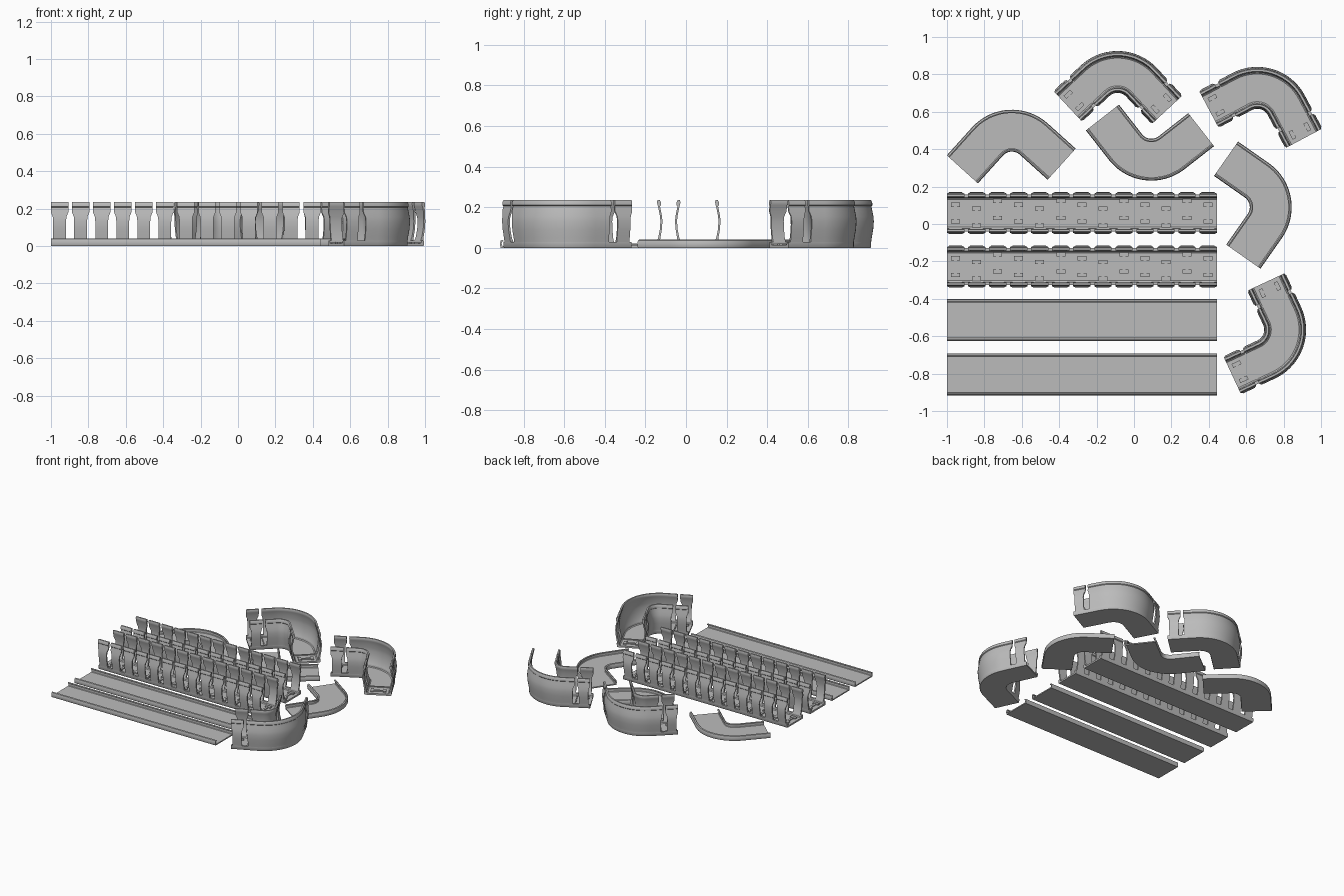
import bpy, bmesh, math

if "Cube" in bpy.data.objects:
    bpy.data.objects.remove(bpy.data.objects["Cube"])

grey = bpy.data.materials.new("plastic_grey")
grey.diffuse_color = (0.5, 0.5, 0.5, 1)
grey.use_nodes = True
grey.node_tree.nodes["Principled BSDF"].inputs["Base Color"].default_value = grey.diffuse_color

LENGTH = 1.443          # straight run
PITCH, TOP_GAP = 0.1125, 0.02
RADIUS, LEG = 0.176, 0.2
BEND = 2 * LEG + RADIUS * math.pi / 2


def straight_path(yc):
    return lambda s: ((-1 + s, yc), (0, 1))


def bend_path(cx, cy, apex_deg):
    """Leg, quarter arc, leg; returns centreline point and outward normal."""
    def path(s):
        arc = min(max(s - LEG, 0), BEND - 2 * LEG)
        a = math.radians(apex_deg + 45) - arc / RADIUS
        n = (math.cos(a), math.sin(a))
        t = (n[1], -n[0])                       # travel direction
        e = s - LEG - arc                       # distance past the arc ends
        return (cx + RADIUS * n[0] + e * t[0], cy + RADIUS * n[1] + e * t[1]), n
    return path


def place(path, s, o, z):
    (x, y), n = path(s)
    return (x + n[0] * o, y + n[1] * o, z)


def loft(bm, rings):
    """Solid through closed rings of points."""
    vs = [[bm.verts.new(p) for p in r] for r in rings]
    k = len(vs[0])
    for a, b in zip(vs, vs[1:]):
        for i in range(k):
            j = (i + 1) % k
            bm.faces.new((a[i], a[j], b[j], b[i]))
    bm.faces.new(vs[0])
    bm.faces.new(vs[-1][::-1])


def finish(bm, name):
    bmesh.ops.recalc_face_normals(bm, faces=bm.faces)
    me = bpy.data.meshes.new(name)
    bm.to_mesh(me)
    bm.free()
    me.materials.append(grey)
    ob = bpy.data.objects.new(name, me)
    bpy.context.collection.objects.link(ob)
    bpy.context.view_layer.objects.active = ob
    ob.select_set(True)
    bpy.ops.object.shade_smooth_by_angle(angle=math.radians(35))
    ob.select_set(False)


def bend_stations(s0, s1):
    inner = [LEG + (BEND - 2 * LEG) * i / 20 for i in range(21)]
    return [s0] + inner + [s1]


def sweep(bm, path, half, stations):
    """Sweep a mirrored half profile (outer side first, then inner back)."""
    section = half + [(-o, z) for o, z in reversed(half)]
    loft(bm, [[place(path, s, o, z) for o, z in section] for s in stations])


# wall levels: height, outer offset, thickness, edge retreat beside a slot
WALL = [(0.03, 0.099, 0.016, 0.012), (0.05, 0.102, 0.011, 0.012),
        (0.09, 0.109, 0.010, 0.012), (0.13, 0.112, 0.010, 0.012),
        (0.155, 0.110, 0.010, 0.010), (0.18, 0.105, 0.010, 0.0),
        (0.205, 0.100, 0.010, 0.0), (0.210, 0.105, 0.017, 0.0),
        (0.225, 0.104, 0.019, 0.0), (0.235, 0.099, 0.011, 0.0)]


def wall(bm, path, side, s0, s1, curved=False):
    rings = []
    for z, o, th, cut in WALL:
        st = bend_stations(s0 + cut, s1 - cut) if curved else [s0 + cut, s1 - cut]
        rings.append([place(path, s, side * o, z) for s in st] +
                     [place(path, s, side * (o - th), z) for s in reversed(st)])
    loft(bm, rings)


def plate(bm, path, s0, s1, o0, o1, z0=0.012, z1=0.02):
    loft(bm, [[place(path, s, o, z) for s, o in
               ((s0, o0), (s1, o0), (s1, o1), (s0, o1))] for z in (z0, z1)])


def tie_mount(bm, path, s, shift):
    """Dumbbell-shaped tie mount raised on the floor."""
    plate(bm, path, s - 0.008, s + 0.008, shift - 0.04, shift + 0.04)
    for end in (-1, 1):
        c = shift + end * 0.045
        plate(bm, path, s - 0.024, s + 0.024, c - 0.011, c + 0.011, z1=0.022)


# half profile of the tray floor with its low kerb
FLOOR = [(0.095, 0.0), (0.098, 0.004), (0.099, 0.03), (0.083, 0.03),
         (0.081, 0.018), (0.074, 0.013)]
# half profile of the snap-on cover
COVER = [(0.108, 0.0), (0.11, 0.004), (0.112, 0.022), (0.108, 0.036), (0.100, 0.040),
         (0.094, 0.036), (0.095, 0.031), (0.101, 0.031), (0.104, 0.022),
         (0.102, 0.012), (0.098, 0.009)]

# straight slotted ducts
for i, yc in enumerate((0.058, -0.228)):
    path = straight_path(yc)
    bm = bmesh.new()
    sweep(bm, path, FLOOR, [0, LENGTH])
    for k in range(13):
        s0 = k * PITCH
        for side in (-1, 1):
            wall(bm, path, side, s0, s0 + PITCH - TOP_GAP)
        tie_mount(bm, path, s0 + 0.046, (0.0, -0.02, 0.02)[k % 3])
    finish(bm, f"straight_duct_{i + 1}")

# straight covers
for i, yc in enumerate((-0.514, -0.804)):
    bm = bmesh.new()
    sweep(bm, straight_path(yc), COVER, [0, LENGTH])
    finish(bm, f"straight_cover_{i + 1}")

# curved ducts: one free finger at each end, solid wall round the bend
for i, spec in enumerate(((-0.088, 0.637, 88), (0.659, 0.552, 73), (0.632, -0.565, -20))):
    path = bend_path(*spec)
    bm = bmesh.new()
    sweep(bm, path, FLOOR, bend_stations(0, BEND))
    for side in (-1, 1):
        wall(bm, path, side, 0, PITCH - TOP_GAP)
        wall(bm, path, side, BEND - PITCH + TOP_GAP, BEND)
        wall(bm, path, side, PITCH, BEND - PITCH, curved=True)
    for s, rib in ((0.046, PITCH), (BEND - 0.046, BEND - PITCH)):
        tie_mount(bm, path, s, 0)
        plate(bm, path, rib - 0.004, rib + 0.004, -0.08, 0.08)
    finish(bm, f"curved_duct_{i + 1}")

# curved covers
for i, spec in enumerate(((-0.653, 0.323, 93), (0.093, 0.52, 263), (0.555, 0.09, 10))):
    bm = bmesh.new()
    sweep(bm, bend_path(*spec), COVER, bend_stations(0, BEND))
    finish(bm, f"curved_cover_{i + 1}")
